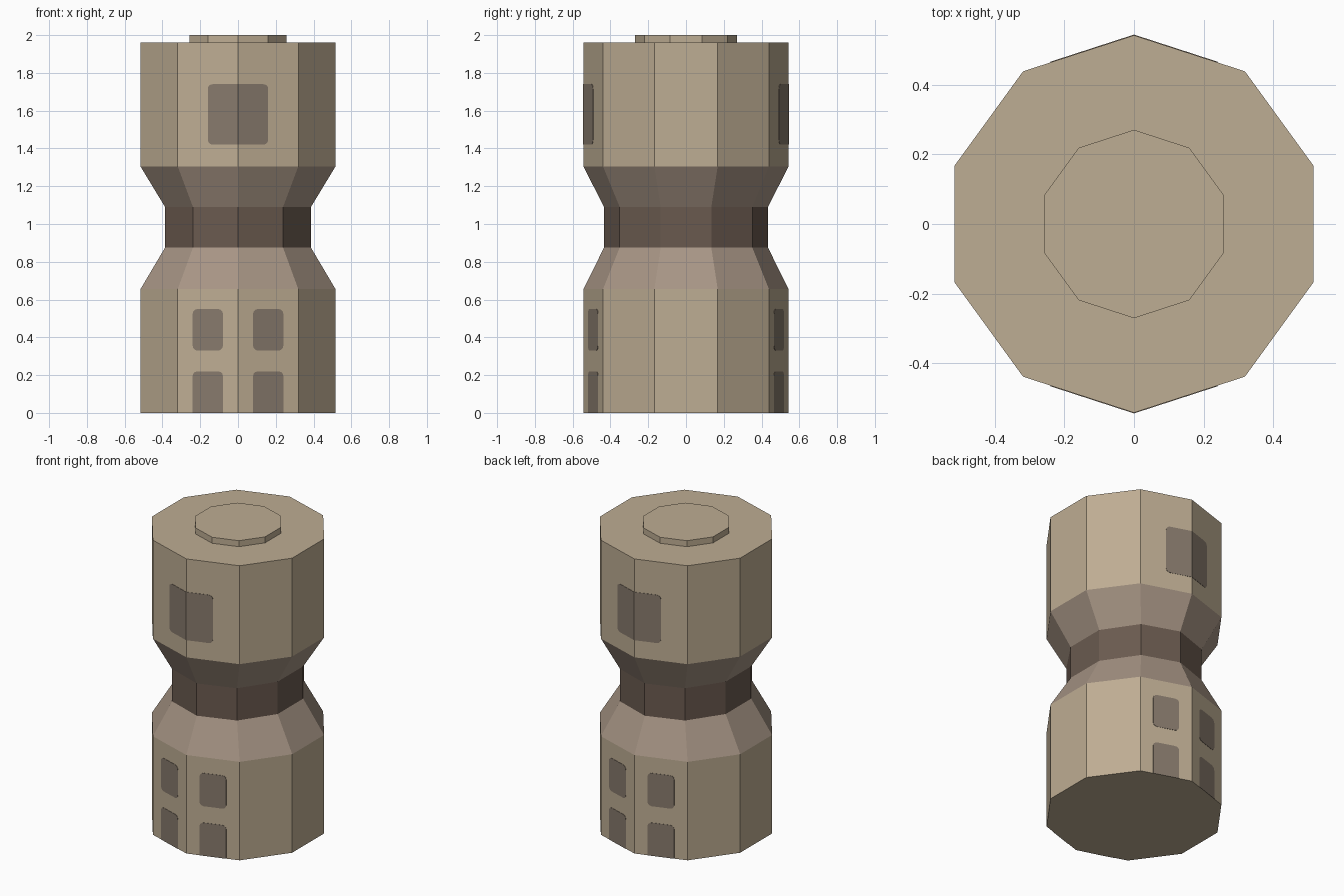
import bpy, bmesh, math

cube = bpy.data.objects.get("Cube")
if cube:
    bpy.data.objects.remove(cube, do_unlink=True)

SIDES = 10
RADIUS = 0.543


def material(name, rgb):
    lin = [((c / 255 + 0.055) / 1.055) ** 2.4 for c in rgb] + [1]
    m = bpy.data.materials.new(name)
    m.use_nodes = True
    m.diffuse_color = lin
    m.node_tree.nodes["Principled BSDF"].inputs["Base Color"].default_value = lin
    return m


tan = material("tan", (190, 173, 147))
taupe = material("taupe", (167, 149, 133))
brown = material("dark brown", (106, 90, 79))
grey = material("window grey", (135, 122, 108))


def finish(name, bm, mats):
    bmesh.ops.recalc_face_normals(bm, faces=bm.faces)
    mesh = bpy.data.meshes.new(name)
    bm.to_mesh(mesh)
    bm.free()
    for m in mats:
        mesh.materials.append(m)
    obj = bpy.data.objects.new(name, mesh)
    bpy.context.collection.objects.link(obj)
    return obj


def lathe(name, profile, mats, bands):
    """Stack ten-sided rings (x radius, y radius, z); bands gives a material per level."""
    bm = bmesh.new()
    rings = []
    for rx, ry, z in profile:
        angles = [math.tau * i / SIDES for i in range(SIDES)]
        rings.append([bm.verts.new((rx * math.sin(a), -ry * math.cos(a), z)) for a in angles])
    bm.faces.new(rings[0])
    bm.faces.new(rings[-1])
    for low, high, band in zip(rings, rings[1:], bands):
        for i in range(SIDES):
            j = (i + 1) % SIDES
            bm.faces.new((low[i], low[j], high[j], high[i])).material_index = band
    return finish(name, bm, mats)


# Body: two drums joined by tapers and a narrow waist
lathe("body", [(RADIUS, RADIUS, 0), (RADIUS, RADIUS, 0.655),
               (0.406, 0.434, 0.875), (0.406, 0.434, 1.09),
               (RADIUS, RADIUS, 1.305), (RADIUS, RADIUS, 1.96)],
      [tan, taupe, brown], [0, 1, 2, 1, 0])

# Raised disc on the roof
lathe("roof_cap", [(0.271, 0.271, 1.96), (0.271, 0.271, 2.0)], [tan], [0])


def outline(x0, x1, z0, z1, rounded, r=0.025):
    """Rectangle whose corners in the rounded set are arcs (bl, br, tr, tl)."""
    corners = {"bl": (x0, z0, 180), "br": (x1, z0, 270), "tr": (x1, z1, 0), "tl": (x0, z1, 90)}
    pts = []
    for key, (x, z, start) in corners.items():
        if key not in rounded:
            pts.append((x, z))
            continue
        cx = x + (r if x == x0 else -r)
        cz = z + (r if z == z0 else -r)
        for k in range(4):
            a = math.radians(start + 30 * k)
            pts.append((cx + r * math.cos(a), cz + r * math.sin(a)))
    return pts


# Windows lie flat on the two wall panels that meet at the centre line
SLOPE = math.tan(math.pi / SIDES)
WINDOWS = {
    "upper_window": (0, 0.16, 1.42, 1.74, ("br", "tr")),
    "middle_window": (0.08, 0.24, 0.33, 0.55, ("bl", "br", "tr", "tl")),
    "ground_window": (0.08, 0.24, 0, 0.22, ("tr", "tl")),
}
for side, sy in (("front", -1), ("back", 1)):
    for name, args in WINDOWS.items():
        bm = bmesh.new()
        for sx in (-1, 1):
            layers = []
            for lift in (-0.002, 0.002):
                layers.append([bm.verts.new((sx * x, sy * (RADIUS + lift - SLOPE * x), z))
                               for x, z in outline(*args)])
            inner, outer = layers
            bm.faces.new(outer)
            for i in range(len(outer)):
                j = (i + 1) % len(outer)
                bm.faces.new((inner[i], inner[j], outer[j], outer[i]))
            bm.faces.new(inner)
        finish(f"{side}_{name}s", bm, [grey])
